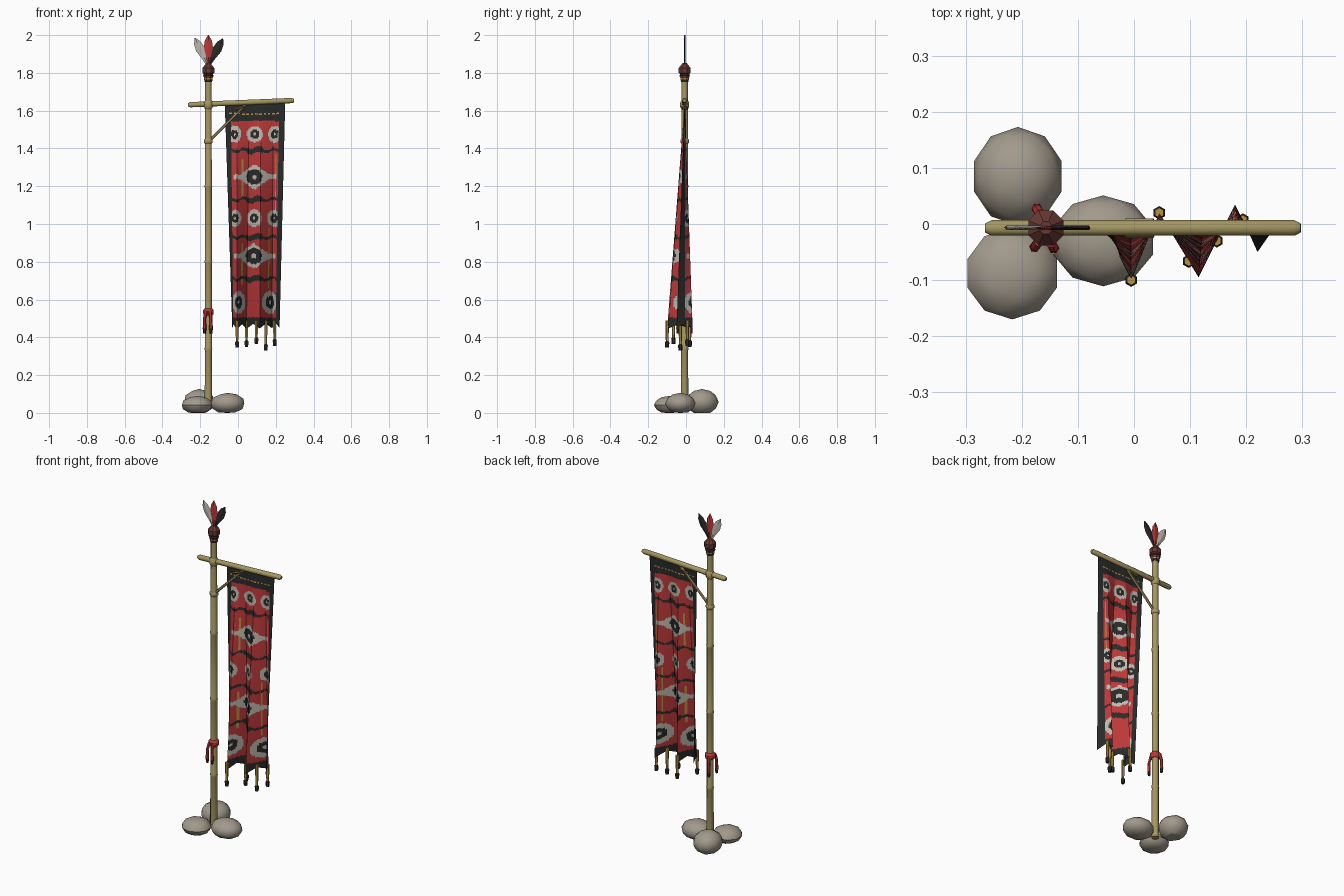
import bpy, bmesh, math
from mathutils import Vector

cube = bpy.data.objects.get("Cube")
if cube:
    bpy.data.objects.remove(cube, do_unlink=True)


def material(name, r, g, b):
    m = bpy.data.materials.new(name)
    m.use_nodes = True
    m.diffuse_color = (r, g, b, 1)
    node = next(n for n in m.node_tree.nodes if n.type == 'BSDF_PRINCIPLED')
    node.inputs["Base Color"].default_value = (r, g, b, 1)
    node.inputs["Roughness"].default_value = 0.9
    return m


RED = material("cloth red", .5, .04, .04)
BLACK = material("charcoal", .022, .023, .023)
WHITE = material("bone white", .52, .49, .43)
BAMBOO = material("bamboo", .38, .31, .12)
STONE = material("stone", .36, .32, .26)
RUST = material("carved wood", .14, .04, .032)
GOLD = material("gold thread", .48, .29, .05)

PX, PY = -.157, -.007       # pole position


def finish(name, bm, mats, angle=35):
    mesh = bpy.data.meshes.new(name)
    bm.to_mesh(mesh)
    bm.free()
    for m in mats:
        mesh.materials.append(m)
    ob = bpy.data.objects.new(name, mesh)
    bpy.context.scene.collection.objects.link(ob)
    bpy.ops.object.select_all(action='DESELECT')
    ob.select_set(True)
    bpy.context.view_layer.objects.active = ob
    if angle:
        bpy.ops.object.shade_smooth_by_angle(angle=math.radians(angle))
    return ob


def tube(name, points, radii, mats, sides=8, bands=None, angle=50):
    """Capped rings along a path; bands gives the material slot of each span."""
    bm = bmesh.new()
    pts = [Vector(p) for p in points]
    turn = (pts[-1] - pts[0]).to_track_quat('Z', 'Y')
    rings = []
    for p, r in zip(pts, radii):
        angles = [math.tau * (i + .5) / sides for i in range(sides)]
        rings.append([bm.verts.new(p + turn @ Vector((r * math.cos(a), r * math.sin(a), 0)))
                      for a in angles])
    for k in range(len(rings) - 1):
        for i in range(sides):
            j = (i + 1) % sides
            f = bm.faces.new((rings[k][i], rings[k][j], rings[k + 1][j], rings[k + 1][i]))
            f.material_index = bands[k] if bands else 0
    bm.faces.new(rings[0][::-1]).material_index = bands[0] if bands else 0
    bm.faces.new(rings[-1]).material_index = bands[-1] if bands else 0
    return finish(name, bm, mats, angle)


def upright(name, profile, mats, **kw):
    return tube(name, [(PX, PY, z) for r, z in profile], [r for r, z in profile], mats, **kw)


# Base stones with flattened undersides
for name, x, y, z, rx, ry, rz in (("back_stone", -.207, .085, .058, .082, .088, .067),
                                  ("front_stone", -.217, -.088, .042, .084, .082, .047),
                                  ("side_stone", -.055, -.03, .05, .093, .081, .055)):
    bm = bmesh.new()
    bmesh.ops.create_icosphere(bm, subdivisions=2, radius=1)
    for v in bm.verts:
        v.co = Vector((x + rx * v.co.x, y + ry * v.co.y, max(0, z + rz * v.co.z * 1.02)))
    finish(name, bm, [STONE], 30)

# Pole with bamboo joints
profile = [(.021, .02)]
for z in (.34, .8, 1.2):
    profile += [(.02, z - .008), (.023, z), (.02, z + .008)]
upright("pole", profile + [(.018, 1.76)], [BAMBOO])

# Crossbar, its lashing and the diagonal brace
a, b = Vector((-.265, PY, 1.631)), Vector((.297, PY, 1.654))
tube("crossbar", [a, a.lerp(b, .02), a.lerp(b, .98), b], [.009, .015, .015, .009], [BAMBOO])
upright("crossbar_lashing", [(.018, 1.608), (.026, 1.62), (.026, 1.642), (.018, 1.655)], [BAMBOO])
tube("brace", [(PX, PY, 1.435), (.04, PY, 1.63)], [.008, .007], [BAMBOO], sides=6)
upright("brace_collar", [(.02, 1.425), (.025, 1.432), (.025, 1.444), (.02, 1.452)], [BAMBOO])
for i, y in enumerate((-.02, .006)):
    tube(f"brace_tie_{i}", [(-.015, y, 1.607), (.035, y, 1.622)], [.005, .005], [GOLD], sides=5)

# Finial of carved wood with bands
upright("finial", [(.021, 1.752), (.024, 1.765), (.024, 1.772), (.03, 1.785), (.026, 1.794),
                   (.034, 1.80), (.034, 1.826), (.022, 1.84), (.012, 1.852)],
        [RUST, GOLD, BLACK], bands=[2, 1, 0, 2, 0, 0, 0, 0], angle=30)


# Feathers fanned above the finial
def feather(name, tip_x, tip_z, mat):
    base, tip = Vector((PX, PY, 1.835)), Vector((tip_x, PY, tip_z))
    side = (tip - base).cross(Vector((0, 1, 0))).normalized()
    outline = ((0, .006), (.3, .013), (.6, .024), (.82, .019), (1, .002))
    bm = bmesh.new()
    rows = []
    for t, w in outline:
        c = base.lerp(tip, t)
        rows.append([bm.verts.new(c - side * w), bm.verts.new(c + Vector((0, -.004, 0))),
                     bm.verts.new(c + side * w), bm.verts.new(c + Vector((0, .004, 0)))])
    for lo, hi in zip(rows, rows[1:]):
        for i in range(4):
            j = (i + 1) % 4
            bm.faces.new((lo[i], lo[j], hi[j], hi[i]))
    bmesh.ops.recalc_face_normals(bm, faces=bm.faces)
    finish(name, bm, [mat], 0)


feather("left_feather", -.08, 1.982, BLACK)
feather("right_feather", -.228, 1.985, WHITE)
feather("middle_feather", PX, 2.0, RED)

# Banner: flat at the top, pleated toward the bottom
TOP, BOTTOM = 1.637, .455
PLEATS = ((0, -.03, -.03), (.1, -.025, -.06), (.2, -.005, -.1), (.4, .045, .02),
          (.6, .115, -.095), (.8, .18, .035), (.9, .2, -.005), (1, .22, -.05))


def hem(u):
    for (u0, x0, y0), (u1, x1, y1) in zip(PLEATS, PLEATS[1:]):
        if u <= u1 + 1e-6:
            k = (u - u0) / (u1 - u0)
            return x0 + k * (x1 - x0), y0 + k * (y1 - y0)


def cloth_point(u, t):
    x, y = hem(u)
    tooth = abs((u * 5) % 1 - .5) * .05
    z = TOP + .008 * u + t * (BOTTOM - tooth + .012 - TOP)
    return Vector((-.07 + .32 * u, PY, z)).lerp(Vector((x, y, z)), t)


# Woven eyes: centre u, centre z, half width, half height, pointed ends
EYES = [(.16, 1.475, .11, .045, False), (.5, 1.475, .13, .042, False), (.83, 1.475, .11, .045, False),
        (.5, 1.25, .37, .068, True), (.5, .83, .37, .068, True),
        (.16, 1.03, .12, .045, False), (.5, 1.03, .12, .045, False), (.83, 1.03, .12, .045, False),
        (.23, .585, .14, .06, False), (.77, .585, .14, .06, False)]
CLOTH = [RED, BLACK, WHITE, GOLD]


def cloth_slot(u, z):
    if 1.58 < z < 1.588 and .06 < u < .94 and (u * 14) % 1 < .6:
        return 3
    if u < .1 or u > .9 or z > 1.545 or z < .505:
        return 1
    for cu, cz, w, h, pointed in EYES:
        a, b = abs(u - cu) / w, abs(z - cz) / h
        if pointed:
            inside = b < max(.18, 1 - 1.25 * a) and a < 1
            a *= 1.6
            b *= .9
        else:
            inside = a * a + b * b < 1
        if inside:
            d = math.hypot(a, b)
            return 2 if d < .16 or d > .55 else 1
    for band in (1.39, 1.13, .93, .71):
        wave = band + .007 * math.sin(u * 25)
        if abs(z - wave) < .007 + .008 * (abs(u - .5) < .14):
            return 1
    for line, low, high in ((.86, 1.05, 1.37), (.74, .66, .98), (.3, .68, .9), (.3, 1.15, 1.34)):
        if abs(u - line) < .011 and low < z < high:
            return 3
    return 0


COLS, ROWS = 60, 150
bm = bmesh.new()
grid = [[bm.verts.new(cloth_point(c / COLS, r / ROWS)) for c in range(COLS + 1)]
        for r in range(ROWS + 1)]
for r in range(ROWS):
    for c in range(COLS):
        f = bm.faces.new((grid[r][c], grid[r + 1][c], grid[r + 1][c + 1], grid[r][c + 1]))
        f.material_index = cloth_slot((c + .5) / COLS, f.calc_center_median().z)
finish("banner", bm, CLOTH, 25)

# Tassels along the banner hem
for i, (u, z) in enumerate(((.2, .345), (.4, .35), (.55, .365), (.7, .33), (.87, .355))):
    x, y = hem(u)
    tube(f"hem_tassel_{i}", [(x, y, .49), (x, y, .43), (x, y, z + .035), (x, y, z + .028), (x, y, z)],
         [.009, .009, .007, .012, .01], [GOLD, BLACK], sides=6, bands=[0, 0, 1, 1])

# Red cord tied round the pole, with hanging ends
upright("pole_cord", [(.022, .515), (.029, .522), (.03, .545), (.022, .553)], [RED])
for i, (dx, dy) in enumerate(((-.02, -.034), (.014, -.036), (-.016, .034))):
    x, y = PX + dx, PY + dy
    tube(f"cord_end_{i}", [(PX + dx * .6, PY + dy * .7, .54), (x, y, .5), (x, y, .445), (x, y, .42)],
         [.01, .008, .01, .007], [RED, BLACK], sides=6, bands=[0, 0, 1])
